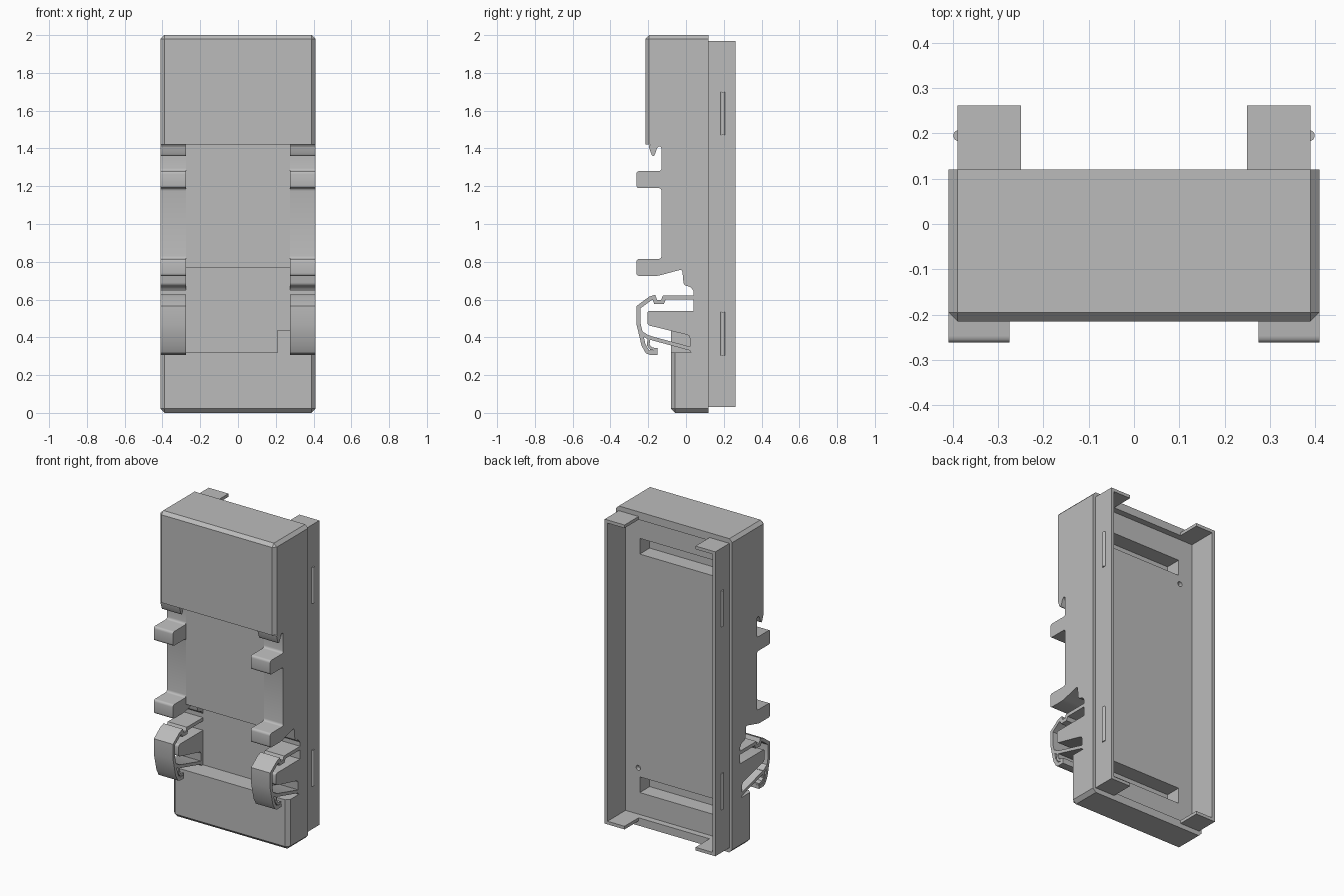
import bpy
import bmesh
from mathutils import Vector

cube = bpy.data.objects.get("Cube")
if cube:
    bpy.data.objects.remove(cube, do_unlink=True)

grey = bpy.data.materials.new("housing grey")
grey.use_nodes = True
grey.diffuse_color = (0.5, 0.5, 0.5, 1)
grey.node_tree.nodes["Principled BSDF"].inputs["Base Color"].default_value = (0.5, 0.5, 0.5, 1)


def finish(name, bm):
    bmesh.ops.recalc_face_normals(bm, faces=bm.faces)
    mesh = bpy.data.meshes.new(name)
    bm.to_mesh(mesh)
    bm.free()
    obj = bpy.data.objects.new(name, mesh)
    mesh.materials.append(grey)
    bpy.context.collection.objects.link(obj)
    return obj


def box(name, x, y, z, chamfer=0, end=None):
    """Box from ranges; chamfers the front, side and end edges when asked."""
    bm = bmesh.new()
    bmesh.ops.create_cube(bm, size=1)
    for v in bm.verts:
        v.co = Vector([r[0] if c < 0 else r[1] for r, c in zip((x, y, z), v.co)])
    if chamfer:
        picked = []
        for e in bm.edges:
            m = (e.verts[0].co + e.verts[1].co) / 2
            hits = (abs(m.y - y[0]) < 0.001) + (abs(m.z - end) < 0.001)
            hits += min(abs(m.x - x[0]), abs(m.x - x[1])) < 0.001
            if hits >= 2:
                picked.append(e)
        bmesh.ops.bevel(bm, geom=picked, offset=chamfer, segments=1, affect='EDGES')
    return finish(name, bm)


def rod(name, x, y, z, radius, depth, axis):
    bpy.ops.mesh.primitive_cylinder_add(vertices=24, radius=radius, depth=depth, location=(x, y, z))
    obj = bpy.context.object
    obj.name = name
    if axis == 'Y':
        obj.rotation_euler.x = 1.5708
    obj.data.materials.append(grey)
    smooth(obj)
    return obj


def smooth(obj):
    bpy.ops.object.select_all(action='DESELECT')
    obj.select_set(True)
    bpy.context.view_layer.objects.active = obj
    bpy.ops.object.shade_smooth_by_angle(angle=0.6)


def rounded(points, radius=0.015):
    """Softens every profile corner away from the back wall."""
    pts = [Vector(p) for p in points]
    out = []
    for i, p in enumerate(pts):
        a, b = pts[i - 1] - p, pts[(i + 1) % len(pts)] - p
        if p.x > BACK - 0.001:
            out.append(p)
            continue
        start = p + a.normalized() * min(radius, a.length * 0.45)
        stop = p + b.normalized() * min(radius, b.length * 0.45)
        for t in (0, 0.33, 0.67, 1):
            out.append(start * (1 - t) ** 2 + p * 2 * t * (1 - t) + stop * t * t)
    return out


def ribbon(path, width):
    """Outline of a strip of constant width along a path."""
    pts = [Vector(p) for p in path]
    left, right = [], []
    for i, p in enumerate(pts):
        d1 = (p - pts[max(i - 1, 0)]).normalized()
        d2 = (pts[min(i + 1, len(pts) - 1)] - p).normalized()
        d = (d1 + d2).normalized()
        n = Vector((-d.y, d.x))
        ref = d1 if d1.length else d2
        off = n * (width / 2 / max(abs(d.dot(ref)), 0.6))
        left.append(p + off)
        right.append(p - off)
    return left + right[::-1]


def extrude(name, outline, x0, x1):
    bm = bmesh.new()
    face = bm.faces.new([bm.verts.new((x0, p[0], p[1])) for p in outline])
    grown = bmesh.ops.extrude_face_region(bm, geom=[face])['geom']
    for v in grown:
        if isinstance(v, bmesh.types.BMVert):
            v.co.x = x1
    if face.is_valid and len(face.link_loops if hasattr(face, 'link_loops') else face.loops) and \
            not any(f is not face and f.calc_center_median().x == x0 for f in bm.faces):
        pass
    obj = finish(name, bm)
    smooth(obj)
    return obj


def cut(obj, cutters):
    bpy.context.view_layer.objects.active = obj
    for c in cutters:
        mod = obj.modifiers.new("cut", 'BOOLEAN')
        mod.object = c
        mod.operation = 'DIFFERENCE'
        mod.solver = 'EXACT'
        bpy.ops.object.modifier_apply(modifier=mod.name)


BACK = 0.04
W = 0.41

# Main housing: tall top block, shallow middle wall, low base
top_block = box("top_block", (-W, W), (-0.215, 0.12), (1.42, 2), 0.02, 2)
middle_wall = box("middle_wall", (-W, W), (BACK, 0.12), (0.32, 1.42))
base_block = box("base_block", (-W, W), (-0.08, 0.12), (0, 0.32), 0.022, 0)
box("front_panel", (-0.275, 0.275), (-0.13, BACK), (0.77, 1.42))
box("raised_stop", (0.21, 0.275), (-0.08, BACK), (0.32, 0.44))

# Rear cavity, pockets and pin holes
cavity = box("cavity_cutter", (-0.37, 0.37), (0.08, 0.3), (0.05, 1.95))
pockets = [box("pocket_cutter", (-0.27, 0.27), (-0.02, 0.1), (z - 0.05, z + 0.05))
           for z in (0.24, 1.76)]
holes = [rod("hole_cutter", x, 0.08, z, 0.016, 0.05, 'Y')
         for x, z in ((0.28, 0.345), (-0.28, 1.655))]
cut(top_block, [cavity, pockets[1], holes[1]])
cut(middle_wall, [cavity, holes[0]])
cut(base_block, [cavity, pockets[0]])
for c in [cavity] + pockets + holes:
    bpy.data.objects.remove(c, do_unlink=True)

# Side profiles as (y, z)
rail = [(BACK, 1.42), (-0.2, 1.42), (-0.18, 1.36), (-0.168, 1.36), (-0.15, 1.41), (-0.13, 1.41),
        (-0.13, 1.28), (-0.262, 1.28), (-0.262, 1.19), (-0.13, 1.19),
        (-0.13, 0.815), (-0.262, 0.815), (-0.262, 0.725), (-0.15, 0.725),
        (-0.02, 0.76), (-0.012, 0.675), (0.025, 0.668), (BACK, 0.645)]
finger = [(BACK, 0.54), (-0.205, 0.54), (-0.205, 0.465), (0.02, 0.41), (0.02, 0.32), (BACK, 0.32)]
spring = [(BACK, 0.61), (-0.115, 0.61), (-0.125, 0.587), (-0.16, 0.587), (-0.17, 0.612),
          (-0.19, 0.605), (-0.251, 0.56), (-0.251, 0.47), (-0.225, 0.36), (-0.205, 0.325),
          (-0.19, 0.318), (-0.15, 0.318)]
arm = [(-0.24, 0.425), (-0.2, 0.4), (0.03, 0.338)]
foot = [(-0.195, 0.41), (-0.2, 0.36), (-0.185, 0.34), (-0.15, 0.335)]

for side, x0, x1 in (("right", -W, -0.275), ("left", 0.275, W)):
    extrude(side + "_hook_rail", rounded(rail), x0, x1)
    extrude(side + "_clip_finger", rounded(finger), x0, x1)
    extrude(side + "_clip_spring", ribbon(spring, 0.022), x0, x1)
    extrude(side + "_clip_arm", ribbon(arm, 0.02), x0, x1)
    extrude(side + "_clip_foot", ribbon(foot, 0.014), x0, x1)

    # Rear side wall with corner lips and snap ribs
    s = 1 if side == "left" else -1
    box(side + "_rear_wall", sorted((s * 0.37, s * 0.39)), (0.1, 0.262), (0.03, 1.97))
    for level, z in (("lower", 0.03), ("upper", 1.95)):
        box(f"{side}_{level}_lip", sorted((s * 0.25, s * 0.39)), (0.1, 0.262), (z, z + 0.02))
    for level, z in (("lower", 0.42), ("upper", 1.585)):
        rod(f"{side}_{level}_snap_rib", s * 0.387, 0.195, z, 0.012, 0.23, 'Z')
